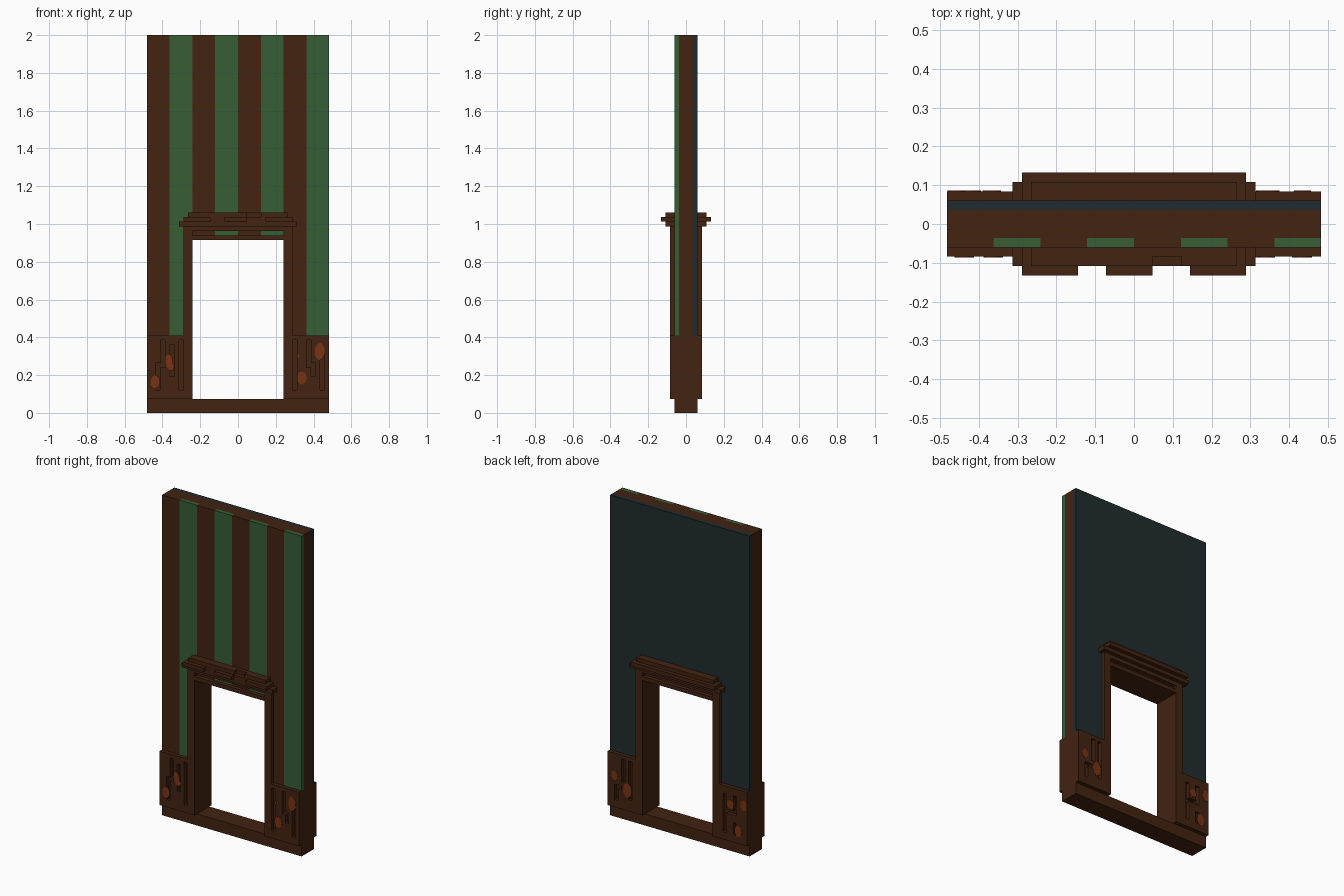
import bpy, bmesh, math
from mathutils import Matrix

cube = bpy.data.objects.get("Cube")
if cube:
    bpy.data.objects.remove(cube)

U = 2 / 83          # block size: the wall is 83 blocks tall and 40 wide


def material(name, rgb):
    m = bpy.data.materials.new(name)
    m.use_nodes = True
    m.diffuse_color = (*rgb, 1)
    bsdf = m.node_tree.nodes["Principled BSDF"]
    bsdf.inputs["Base Color"].default_value = (*rgb, 1)
    bsdf.inputs["Roughness"].default_value = 0.9
    return m


BROWN = material("dark_brown_wood", (0.054, 0.0168, 0.0055))
GREEN = material("green_wallpaper", (0.038, 0.110, 0.037))
TEAL = material("dark_teal_backing", (0.0144, 0.0245, 0.0270))
ORANGE = material("orange_wood_knot", (0.185, 0.034, 0.007))


def finish(name, bm, mat):
    bmesh.ops.recalc_face_normals(bm, faces=bm.faces)
    me = bpy.data.meshes.new(name)
    bm.to_mesh(me)
    bm.free()
    me.materials.append(mat)
    ob = bpy.data.objects.new(name, me)
    bpy.context.collection.objects.link(ob)
    return ob


def box(name, x0, x1, y0, y1, z0, z1, mat=BROWN):
    """Box given by its limits in blocks."""
    bm = bmesh.new()
    bmesh.ops.create_cube(bm, size=1)
    for v in bm.verts:
        v.co = ((x0 + x1) / 2 + v.co.x * (x1 - x0),
                (y0 + y1) / 2 + v.co.y * (y1 - y0),
                (z0 + z1) / 2 + v.co.z * (z1 - z0))
        v.co *= U
    return finish(name, bm, mat)


def extrude_y(bm, faces, depth):
    geo = bmesh.ops.extrude_face_region(bm, geom=faces)["geom"]
    verts = [g for g in geo if isinstance(g, bmesh.types.BMVert)]
    bmesh.ops.translate(bm, verts=verts, vec=(0, depth * U, 0))


def arch(name, inner, z0, z_in, y0, y1, mat=BROWN):
    """Wall sheet with a doorway, from an outline extruded along y."""
    outline = [(-20, z0), (-inner, z0), (-inner, z_in), (inner, z_in),
               (inner, z0), (20, z0), (20, 83), (-20, 83)]
    bm = bmesh.new()
    face = bm.faces.new([bm.verts.new((x * U, y0 * U, z * U)) for x, z in outline])
    extrude_y(bm, [face], y1 - y0)
    return finish(name, bm, mat)


def carved_panel(name, x0, side, grooves):
    """Raised panel 8 x 14 blocks with rectangular grooves left open."""
    bm = bmesh.new()
    y = side * 2.5 * U
    for x in range(x0, x0 + 8):
        for z in range(3, 17):
            if any(a <= x < b and c <= z < d for a, b, c, d in grooves):
                continue
            bm.faces.new([bm.verts.new((px * U, y, pz * U)) for px, pz in
                          ((x, z), (x + 1, z), (x + 1, z + 1), (x, z + 1))])
    bmesh.ops.remove_doubles(bm, verts=bm.verts, dist=1e-4)
    extrude_y(bm, bm.faces[:], side)
    bmesh.ops.dissolve_limit(bm, angle_limit=0.01, verts=bm.verts, edges=bm.edges)
    return finish(name, bm, BROWN)


def knot(name, side, x, z, rx, rz):
    """Thin oval plate lying on a panel."""
    bm = bmesh.new()
    bmesh.ops.create_cone(bm, cap_ends=True, segments=16, radius1=1, radius2=1, depth=1)
    bmesh.ops.rotate(bm, verts=bm.verts, matrix=Matrix.Rotation(math.pi / 2, 3, 'X'))
    bmesh.ops.scale(bm, verts=bm.verts, vec=(rx, 0.003, rz))
    bmesh.ops.translate(bm, verts=bm.verts, vec=(x, side * 3.5 * U, z))
    return finish(name, bm, ORANGE)


# Wall core, teal backing and the sill
box("sill", -20, 20, -2.5, 2.5, 0, 3)
arch("wall_core", 12, 17, 39, -1.5, 1.5)
arch("wall_backing", 12, 17, 41, 1.5, 2.5, TEAL)
box("backing_above_lintel", -12, 12, 1.5, 2.5, 39, 41)
for s, label in ((-1, "right"), (1, "left")):
    box(f"wall_foot_{label}", *sorted((12 * s, 20 * s)), -2.5, 2.5, 3, 17)

# Front stripes, five blocks wide, brown and green in turn
for i in range(8):
    a = -20 + 5 * i
    b = a + 5
    mat = GREEN if i % 2 else BROWN
    box(f"stripe_{i + 1}", a, b, -2.5, -1.5, 39, 83, mat)
    if b <= -10 or a >= 10:
        lo, hi = (a, min(b, -12)) if a < 0 else (max(a, 12), b)
        box(f"stripe_lower_{i + 1}", lo, hi, -2.5, -1.5, 17, 39, mat)

# Door frame
for s, label in ((-1, "right"), (1, "left")):
    box(f"door_jamb_{label}", *sorted((10 * s, 12 * s)), -3.5, 3.5, 3, 41)
box("lintel_lower", -10, 10, -3.5, 3.5, 38, 39)
box("lintel_upper", -10, 10, -3.5, 3.5, 40, 41)

# Stepped cornice, with chipped front edge
box("cornice_base", -13, 13, -4.5, 4.5, 41, 42)
box("cornice_middle", -12, 12, -4.5, 5.5, 42, 43)
for i, (a, b) in enumerate(((-12, -6), (-3, 2), (6, 12))):
    box(f"cornice_front_edge_{i + 1}", a, b, -5.5, -4.5, 42, 43)
box("cornice_cap", -11, 11, -3.5, 4.5, 43, 44)
for i, (a, b) in enumerate(((-11, 2), (5, 11))):
    box(f"cornice_cap_edge_{i + 1}", a, b, -4.5, -3.5, 43, 44)

# Carved panels beside the doorway
carved_panel("panel_front_right", -20, -1,
             [(-18, -17, 5, 11), (-17, -16, 10, 16), (-15, -14, 8, 15), (-13, -12, 5, 16)])
carved_panel("panel_front_left", 12, -1,
             [(12, 13, 5, 16), (15, 16, 10, 16), (16, 17, 8, 11), (18, 19, 5, 14)])
carved_panel("panel_back_right", -20, 1,
             [(-14, -13, 5, 15), (-17, -16, 5, 8), (-17, -16, 10, 15), (-16, -14, 10, 11)])
carved_panel("panel_back_left", 12, 1,
             [(13, 14, 6, 16), (15, 16, 10, 16), (16, 18, 8, 9), (17, 18, 5, 8)])

# Wood knots: side (-1 front, 1 back), x, z, half width, half height
KNOTS = [(-1, -0.437, 0.164, 0.025, 0.035), (-1, -0.366, 0.275, 0.022, 0.035),
         (-1, -0.355, 0.245, 0.018, 0.022), (-1, 0.433, 0.325, 0.026, 0.046),
         (-1, 0.337, 0.185, 0.026, 0.034), (-1, 0.318, 0.302, 0.007, 0.010),
         (1, 0.434, 0.270, 0.022, 0.028), (1, 0.345, 0.200, 0.030, 0.045),
         (1, -0.367, 0.305, 0.024, 0.026), (1, -0.458, 0.320, 0.022, 0.034),
         (1, -0.420, 0.150, 0.026, 0.036)]
for i, k in enumerate(KNOTS):
    knot(f"wood_knot_{i + 1}", *k)
